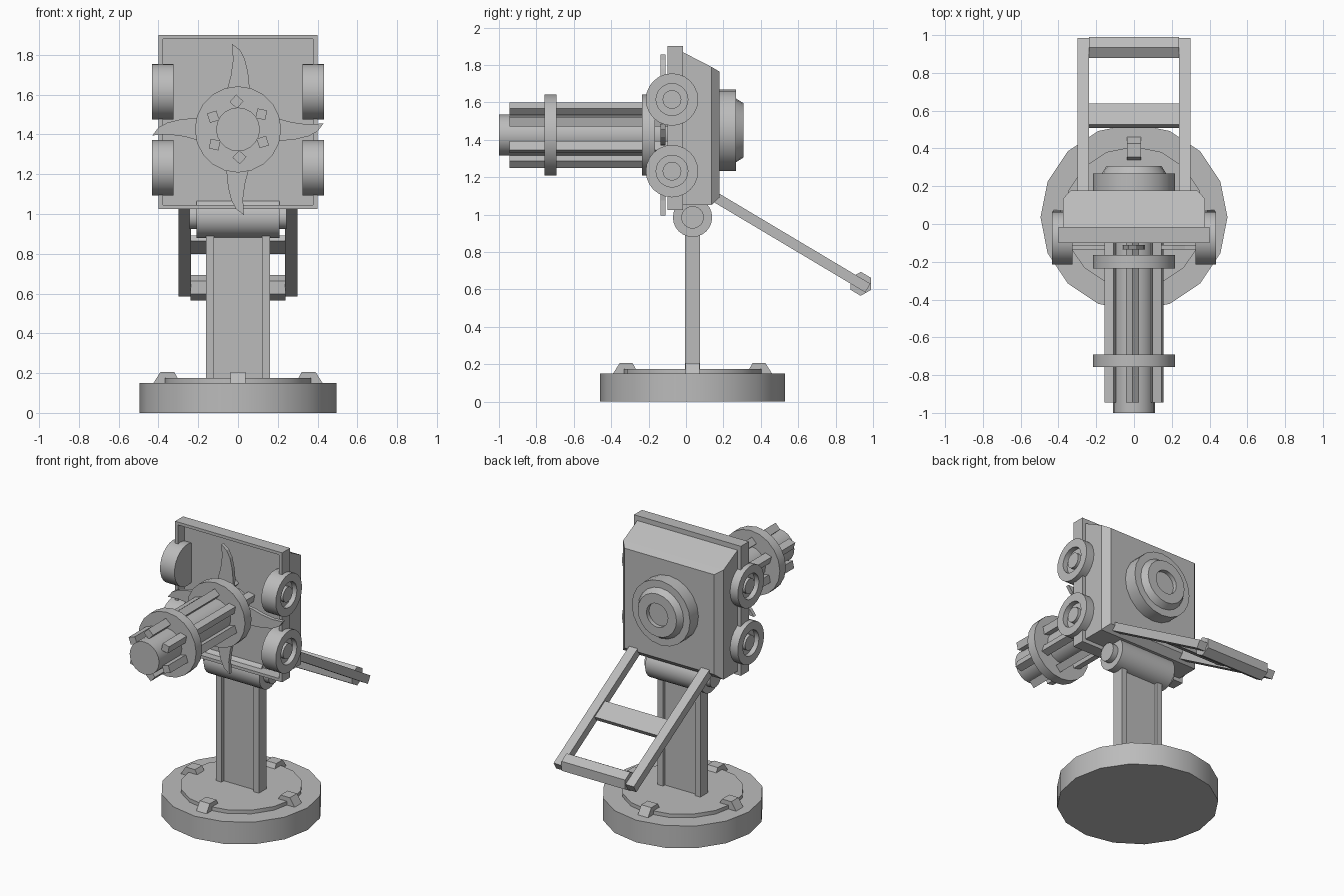
import bpy, bmesh, math
from mathutils import Matrix, Vector

cube = bpy.data.objects.get("Cube")
if cube:
    bpy.data.objects.remove(cube, do_unlink=True)

grey = bpy.data.materials.new("plain grey")
grey.use_nodes = True
GREY = (0.5, 0.5, 0.5, 1)
grey.diffuse_color = GREY
grey.node_tree.nodes["Principled BSDF"].inputs["Base Color"].default_value = GREY


def finish(name, bm, smooth=False):
    bmesh.ops.recalc_face_normals(bm, faces=bm.faces)
    mesh = bpy.data.meshes.new(name)
    bm.to_mesh(mesh)
    bm.free()
    mesh.materials.append(grey)
    ob = bpy.data.objects.new(name, mesh)
    bpy.context.collection.objects.link(ob)
    if smooth:
        bpy.ops.object.select_all(action='DESELECT')
        ob.select_set(True)
        bpy.context.view_layer.objects.active = ob
        bpy.ops.object.shade_smooth_by_angle(angle=math.radians(35))
    return ob


def loft(name, rings, smooth=False):
    """Skin a list of matching point rings and cap both ends."""
    bm = bmesh.new()
    vs = [[bm.verts.new(p) for p in ring] for ring in rings]
    n = len(vs[0])
    for a, b in zip(vs, vs[1:]):
        for i in range(n):
            j = (i + 1) % n
            bm.faces.new((a[i], a[j], b[j], b[i]))
    bm.faces.new(vs[0])
    bm.faces.new(vs[-1])
    return finish(name, bm, smooth)


def lathe(name, profile, axis, centre, sides, turn=0.0, smooth=True):
    """Turn (radius, distance) pairs around a world axis through centre."""
    c = Vector(centre)
    rings = []
    for r, d in profile:
        ring = []
        for i in range(sides):
            a = turn + math.tau * i / sides
            u, v = r * math.cos(a), r * math.sin(a)
            ring.append(c + Vector({'X': (d, u, v), 'Y': (u, d, v), 'Z': (u, v, d)}[axis]))
        rings.append(ring)
    return loft(name, rings, smooth)


def box(name, lo, hi, matrix=None):
    """Box from min corner to max corner, optionally placed by a matrix."""
    bm = bmesh.new()
    bmesh.ops.create_cube(bm, size=1)
    for v in bm.verts:
        v.co = [lo[i] + (hi[i] - lo[i]) * (v.co[i] + 0.5) for i in range(3)]
    if matrix:
        bm.transform(matrix)
    return finish(name, bm)


SIDES = (("left", 1), ("right", -1))
PIVOT_Y = 0.035

# Round base with a raised disc
lathe("base", [(0.495, 0), (0.495, 0.15)], 'Z', (0, PIVOT_Y, 0), 16)
lathe("base_disc", [(0.375, 0.14), (0.375, 0.175)], 'Z', (0, PIVOT_Y, 0), 16)

# Four wedge clamps around the disc
clamp = [(0.29, 0.15), (0.32, 0.205), (0.39, 0.205), (0.425, 0.15)]
for k in range(4):
    m = Matrix.Translation((0, PIVOT_Y, 0)) @ Matrix.Rotation(k * math.pi / 2, 4, 'Z')
    loft(f"base_clamp_{k + 1}", [[m @ Vector((r, w, z)) for r, z in clamp] for w in (-0.038, 0.038)])

# Post made of a web and two flanges
box("post_web", (-0.13, 0.02, 0.16), (0.13, 0.055, 0.96))
for side, s in SIDES:
    x = sorted((s * 0.12, s * 0.16))
    box(f"{side}_post_flange", (x[0], -0.005, 0.16), (x[1], 0.075, 0.96))

# Hinge barrel with stepped ends
lathe("hinge", [(0.06, -0.245), (0.06, -0.208), (0.105, -0.208), (0.105, 0.208), (0.06, 0.208), (0.06, 0.245)],
      'X', (0, PIVOT_Y, 0.985), 24)


# Housing: rear body with chamfered back and sloping top
def rect(x, y, z0, z1):
    return [(-x, y, z0), (x, y, z0), (x, y, z1), (-x, y, z1)]


loft("housing", [rect(0.375, -0.03, 1.05, 1.875), rect(0.375, 0.135, 1.05, 1.79), rect(0.335, 0.178, 1.09, 1.765)])

# Shallow tray on the front: outer shell with a recessed panel
loft("front_tray", [rect(0.4, -0.015, 1.025, 1.9), rect(0.4, -0.1, 1.025, 1.9),
                    rect(0.378, -0.1, 1.045, 1.88), rect(0.378, -0.03, 1.045, 1.88)])

# Stepped round knob on the back
lathe("back_knob", [(0.218, 0.17), (0.218, 0.268), (0.17, 0.268), (0.145, 0.308), (0.08, 0.308), (0.08, 0.28)],
      'Y', (0, 0, 1.45), 20)

# Four side rollers with recessed faces and hubs
roller = [(0.14, 0.325), (0.14, 0.433), (0.085, 0.433), (0.085, 0.4), (0.05, 0.4), (0.05, 0.425)]
for side, s in SIDES:
    for level, z in (("upper", 1.615), ("lower", 1.232)):
        lathe(f"{side}_{level}_roller", [(r, s * d) for r, d in roller], 'X', (0, -0.075, z), 24)

# Multi-barrel cluster: core, two collars and six square rods
AIM = Vector((0, 0, 1.425))
lathe("barrel_core", [(0.11, -1.0), (0.11, -0.02)], 'Y', AIM, 20)
for name, y0, y1 in (("front_collar", -0.757, -0.692), ("rear_collar", -0.235, -0.165)):
    lathe(name, [(0.217, y0), (0.217, y1)], 'Y', AIM, 20)
for k in range(6):
    a = math.radians(93 + 60 * k)
    c = AIM + Vector((0.14 * math.cos(a), 0, 0.14 * math.sin(a)))
    lathe(f"barrel_rod_{k + 1}", [(0.035, -0.945), (0.035, -0.03)], 'Y', c, 4, turn=a, smooth=False)

# Four curved blades behind the rear collar
blade = [(-0.06, 0.12), (-0.055, 0.2), (-0.036, 0.27), (-0.025, 0.35), (-0.03, 0.43),
         (0.01, 0.4), (0.034, 0.355), (0.05, 0.29), (0.057, 0.22), (0.055, 0.12)]
for k in range(4):
    m = Matrix.Translation(AIM) @ Matrix.Rotation(k * math.pi / 2, 4, 'Y')
    loft(f"blade_{k + 1}", [[m @ Vector((x, y, z)) for x, z in blade] for y in (-0.135, -0.11)])

# Sloping rear handle frame; local +y runs down along the arms
slope = Matrix.Translation((0, 0.12, 1.115)) @ Matrix.Rotation(math.radians(-30.8), 4, 'X')
for side, s in SIDES:
    x = sorted((s * 0.237, s * 0.3))
    box(f"{side}_handle_arm", (x[0], 0, -0.027), (x[1], 0.992, 0.027), slope)
box("handle_cross_plate", (-0.24, 0.463, -0.016), (0.24, 0.592, 0.016), slope)
grip = lathe("handle_grip", [(0.064, -0.238), (0.064, 0.238)], 'X', (0, 0.948, 0), 6, smooth=False)
grip.data.transform(slope)
